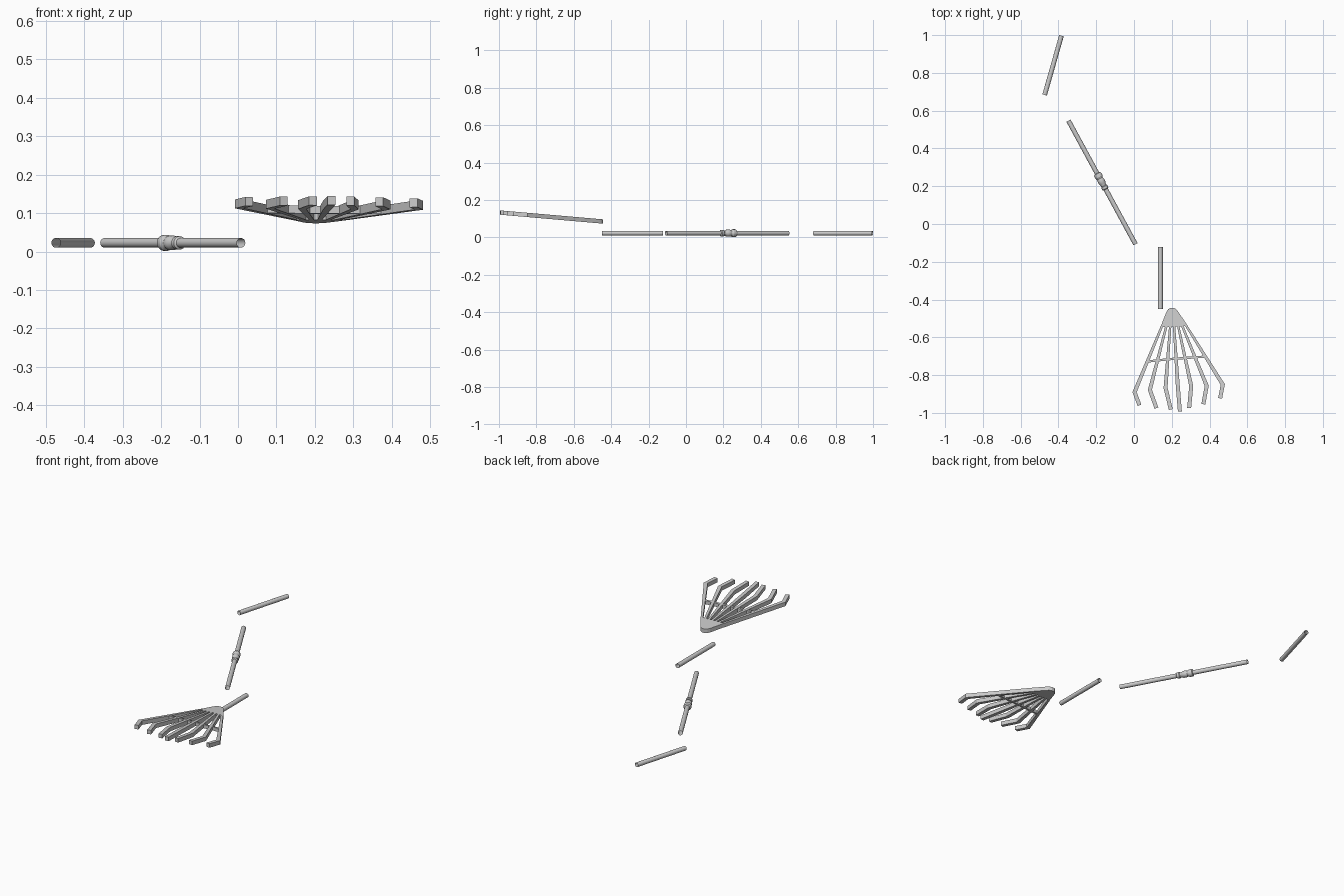
import bpy, bmesh
from math import sin, cos, pi
from mathutils import Vector

if "Cube" in bpy.data.objects:
    bpy.data.objects.remove(bpy.data.objects["Cube"])

ROD_Z, ROD_R = 0.0225, 0.0125
SLOPE, HALF_T = 0.087, 0.0115


def finish(bm, name, smooth=False):
    bmesh.ops.recalc_face_normals(bm, faces=bm.faces)
    me = bpy.data.meshes.new(name)
    bm.to_mesh(me)
    bm.free()
    ob = bpy.data.objects.new(name, me)
    bpy.context.collection.objects.link(ob)
    if smooth:
        bpy.ops.object.select_all(action='DESELECT')
        ob.select_set(True)
        bpy.context.view_layer.objects.active = ob
        bpy.ops.object.shade_smooth_by_angle()
    return ob


def lathe(name, start, direction, profile, sides=20):
    """Revolve (distance, radius) pairs around a horizontal axis; ends stay open."""
    d = Vector((*direction, 0)).normalized()
    side, up = Vector((-d.y, d.x, 0)), Vector((0, 0, 1))
    o = Vector((*start, ROD_Z))
    bm = bmesh.new()
    rings = [[bm.verts.new(o + d * s + (side * cos(2 * pi * i / sides) + up * sin(2 * pi * i / sides)) * r)
              for i in range(sides)] for s, r in profile]
    for a, b in zip(rings, rings[1:]):
        for i in range(sides):
            j = (i + 1) % sides
            bm.faces.new((a[i], a[j], b[j], b[i]))
    return finish(bm, name, True)


def rod(name, a, b):
    d = Vector(b) - Vector(a)
    return lathe(name, a, d, [(0, ROD_R), (d.length, ROD_R)])


def slab(name, outline, half=HALF_T):
    """Thick plate cut to an outline, lying on the tilted plane of the rake head."""
    bm = bmesh.new()
    lo, hi = [[bm.verts.new((x, y, 0.085 + SLOPE * (-0.445 - y) + h)) for x, y in outline]
              for h in (-half, half)]
    bm.faces.new(lo)
    bm.faces.new(hi)
    for i in range(len(lo)):
        j = (i + 1) % len(lo)
        bm.faces.new((lo[i], lo[j], hi[j], hi[i]))
    return finish(bm, name)


def strip(name, path, widths, half=HALF_T):
    """Mitred ribbon along a path."""
    pts = [Vector(p) for p in path]
    left, right = [], []
    for i, (p, w) in enumerate(zip(pts, widths)):
        dirs = []
        if i > 0:
            dirs.append((p - pts[i - 1]).normalized())
        if i < len(pts) - 1:
            dirs.append((pts[i + 1] - p).normalized())
        t = sum(dirs, Vector((0, 0))).normalized()
        n = Vector((-t.y, t.x)) * (w / 2) / t.dot(dirs[0])
        left.append(p + n)
        right.append(p - n)
    return slab(name, left + right[::-1], half)


# Handle sections
rod("handle_top", (-0.384, 0.997), (-0.473, 0.683))
A, B = (-0.347, 0.547), (0.008, -0.107)
rod("handle_middle", A, B)
rod("handle_bottom", (0.14, -0.122), (0.14, -0.45))

# Locking collar on the middle section
lathe("handle_collar", A, (B[0] - A[0], B[1] - A[1]), [
    (0.317, 0.0125), (0.32, 0.019), (0.325, 0.021), (0.34, 0.021), (0.345, 0.018),
    (0.350, 0.0165), (0.358, 0.019), (0.375, 0.019), (0.381, 0.0155), (0.392, 0.0145),
    (0.396, 0.0175), (0.41, 0.0175), (0.414, 0.0125)])

# Rake head plate
slab("head_plate", [(0.140, -0.546), (0.172, -0.464), (0.181, -0.451), (0.194, -0.444),
                    (0.210, -0.444), (0.223, -0.451), (0.233, -0.463), (0.285, -0.540)])

# Seven tines with bent tips: root, bend, tip
tines = [
    ((0.148, -0.540), (0.003, -0.890), (0.029, -0.960)),
    ((0.172, -0.538), (0.084, -0.878), (0.119, -0.975)),
    ((0.192, -0.537), (0.167, -0.868), (0.195, -0.982)),
    ((0.212, -0.536), (0.232, -0.860), (0.243, -0.993)),
    ((0.233, -0.536), (0.303, -0.858), (0.292, -0.974)),
    ((0.254, -0.536), (0.385, -0.857), (0.367, -0.954)),
    ((0.275, -0.536), (0.470, -0.850), (0.456, -0.923)),
]
for i, path in enumerate(tines):
    strip(f"tine_{i + 1}", path, (0.012, 0.021, 0.021))

# Cross brace
strip("tine_brace", [(0.068, -0.728), (0.205, -0.714), (0.378, -0.702)], (0.012,) * 3, 0.010)
